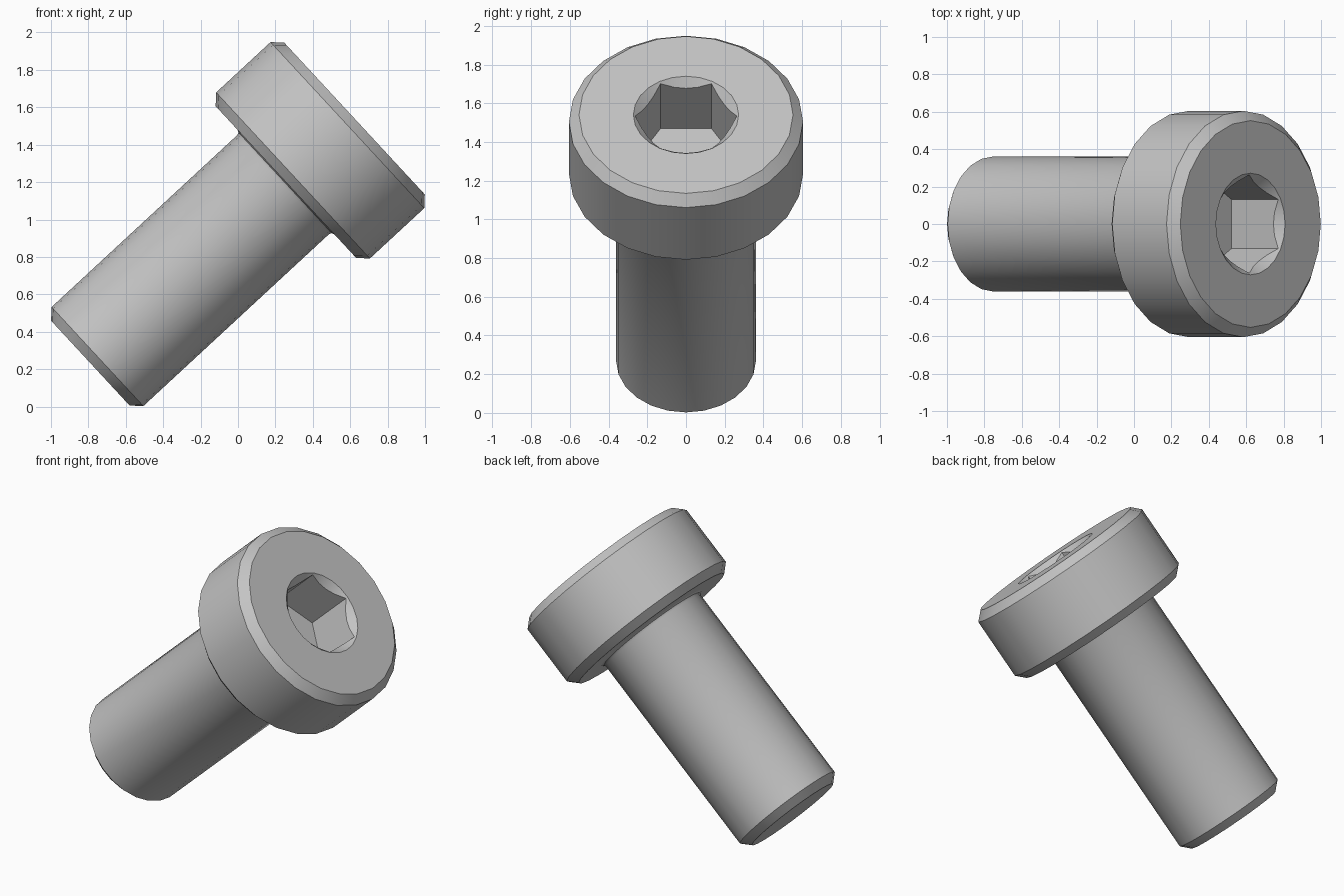
import bpy
import bmesh
from math import cos, pi, radians
from mathutils import Matrix, Vector

cube = bpy.data.objects.get("Cube")
if cube:
    bpy.data.objects.remove(cube)

SIDES = 24
HEAD_R, HEAD_H = 0.605, 0.50
SHAFT_R, LENGTH = 0.361, 1.925
CHAMFER = 0.052
RIM_R, HEX_R, SOCKET_DEPTH = 0.272, 0.263, 0.35

# Local axis runs along z with the head face at z = 0, then leans towards +x
PLACE = Matrix.Translation((0.623, 0, 1.54)) @ Matrix.Rotation(radians(47.2), 4, "Y")

steel = bpy.data.materials.new("plain grey steel")
steel.use_nodes = True
grey = (0.55, 0.55, 0.55, 1)
steel.diffuse_color = grey
steel.node_tree.nodes["Principled BSDF"].inputs["Base Color"].default_value = grey


def circle(radius, depth):
    return lambda angle: (radius, depth)


def hex_radius(angle):
    """Distance to a hexagon's side, with a corner at angle 0."""
    return HEX_R * cos(pi / 6) / cos(angle % (pi / 3) - pi / 6)


def scallop(angle):
    """Where the 45 degree countersink meets the hexagonal walls."""
    r = hex_radius(angle)
    return r, RIM_R - r


def hex_floor(angle):
    return hex_radius(angle), SOCKET_DEPTH


def lathe(name, rings):
    """Skin a stack of rings and cap both ends."""
    bm = bmesh.new()
    loops = []
    for ring in rings:
        loop = []
        for i in range(SIDES):
            angle = 2 * pi * i / SIDES
            r, depth = ring(angle)
            point = Matrix.Rotation(angle, 3, "Z") @ Vector((0, r, 0))
            loop.append(bm.verts.new(point - Vector((0, 0, depth))))
        loops.append(loop)
    for a, b in zip(loops, loops[1:]):
        for i in range(SIDES):
            j = (i + 1) % SIDES
            bm.faces.new((a[i], a[j], b[j], b[i]))
    bm.faces.new(loops[0])
    bm.faces.new(loops[-1])
    bmesh.ops.recalc_face_normals(bm, faces=bm.faces)
    mesh = bpy.data.meshes.new(name)
    bm.to_mesh(mesh)
    bm.free()
    mesh.transform(PLACE)
    mesh.materials.append(steel)
    obj = bpy.data.objects.new(name, mesh)
    bpy.context.collection.objects.link(obj)
    bpy.ops.object.select_all(action="DESELECT")
    obj.select_set(True)
    bpy.context.view_layer.objects.active = obj
    bpy.ops.object.shade_smooth_by_angle(angle=radians(30))
    return obj


# Chamfered head with a countersunk hexagonal socket
lathe("bolt_head", [
    hex_floor,
    scallop,
    circle(RIM_R, 0),
    circle(HEAD_R - CHAMFER, 0),
    circle(HEAD_R, CHAMFER),
    circle(HEAD_R, HEAD_H - CHAMFER),
    circle(HEAD_R - CHAMFER, HEAD_H),
])

# Plain shaft with a small fillet under the head and a chamfered tip
lathe("bolt_shaft", [
    circle(SHAFT_R + 0.02, HEAD_H),
    circle(SHAFT_R + 0.006, HEAD_H + 0.006),
    circle(SHAFT_R, HEAD_H + 0.02),
    circle(SHAFT_R, LENGTH - CHAMFER),
    circle(SHAFT_R - CHAMFER, LENGTH),
])
